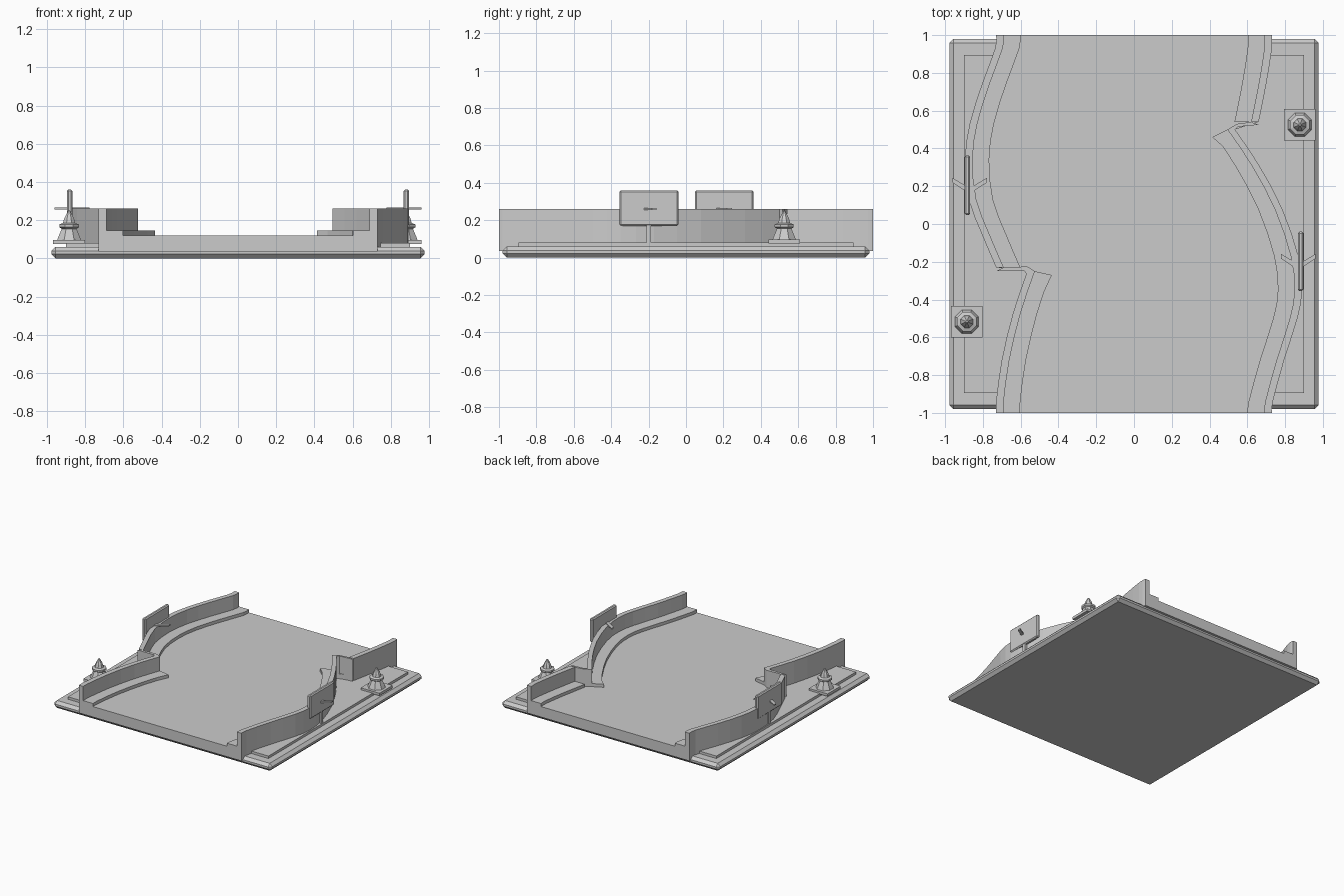
import bpy, bmesh, math
from mathutils import Vector

cube = bpy.data.objects.get("Cube")
if cube:
    bpy.data.objects.remove(cube)

grey = bpy.data.materials.new("plain_grey")
grey.use_nodes = True
GREY = (0.6, 0.6, 0.6, 1)
grey.diffuse_color = GREY
grey.node_tree.nodes["Principled BSDF"].inputs["Base Color"].default_value = GREY


def finish(name, bm, bevel=0):
    bmesh.ops.recalc_face_normals(bm, faces=bm.faces)
    mesh = bpy.data.meshes.new(name)
    bm.to_mesh(mesh)
    bm.free()
    mesh.materials.append(grey)
    ob = bpy.data.objects.new(name, mesh)
    bpy.context.collection.objects.link(ob)
    if bevel:
        mod = ob.modifiers.new("edge", 'BEVEL')
        mod.width, mod.segments = bevel, 1
    return ob


def prism(name, outline, low, high, bevel=0):
    """Extrude a flat outline between two heights."""
    bm = bmesh.new()
    face = bm.faces.new([bm.verts.new((x, y, low)) for x, y in outline])
    new = bmesh.ops.extrude_face_region(bm, geom=[face])["geom"]
    top = [v for v in new if isinstance(v, bmesh.types.BMVert)]
    bmesh.ops.translate(bm, verts=top, vec=(0, 0, high - low))
    return finish(name, bm, bevel)


def box(name, x, y, half_x, half_y, low, high, bevel=0):
    corners = [(x + sx * half_x, y + sy * half_y)
               for sx, sy in ((-1, -1), (1, -1), (1, 1), (-1, 1))]
    return prism(name, corners, low, high, bevel)


def smooth(points, steps=2):
    """Pass a Catmull-Rom curve through the points."""
    p = [Vector(q) for q in points]
    p = [2 * p[0] - p[1]] + p + [2 * p[-1] - p[-2]]
    out = []
    for a, b, c, d in zip(p, p[1:], p[2:], p[3:]):
        for i in range(steps):
            t = i / steps
            out.append(0.5 * (2 * b + (c - a) * t + (2 * a - 5 * b + 4 * c - d) * t ** 2
                              + (3 * b - a - 3 * c + d) * t ** 3))
    return [tuple(q) for q in out + [p[-2]]]


def shift(path, dx):
    return [(x + dx, y) for x, y in path]


# Inner wall lines, from back to front
left_back = smooth([(-.69, 1), (-.695, .93), (-.765, .74), (-.83, .53), (-.855, .34),
                    (-.835, .13), (-.765, -.055), (-.69, -.23)])
left_front = smooth([(-.525, -.25), (-.6, -.47), (-.66, -.72), (-.69, -.94), (-.69, -1)])
right_back = smooth([(.69, 1), (.69, .93), (.66, .74), (.62, .54)])
right_front = smooth([(.495, .5), (.62, .315), (.745, .08), (.83, -.17), (.85, -.35),
                      (.825, -.5), (.755, -.72), (.695, -.94), (.69, -1)])

# Walls and low kerbs
WALL, KERB, ROAD, UNDER = .26, .145, .12, .035
for name, path, side in (("left_back", left_back, -1), ("left_front", left_front, -1),
                         ("right_back", right_back, 1), ("right_front", right_front, 1)):
    prism(name + "_wall", path + shift(path, side * .04)[::-1], UNDER, WALL)
    edge = shift(path, -side * .088)
    if name == "left_front":
        edge[0] = (-.435, -.27)
    if name == "right_front":
        edge[0] = (.415, .46)
    prism(name + "_kerb", path + edge[::-1], ROAD - .01, KERB)

# Short walls across each jog
prism("left_cross_wall", [(-.73, -.25), (-.58, -.25), (-.57, -.265), (-.525, -.25),
                          (-.565, -.225), (-.69, -.23)], UNDER, WALL)
prism("right_cross_wall", [(.66, .525), (.55, .515), (.535, .5), (.495, .5),
                           (.545, .53), (.62, .54)], UNDER, WALL)

# Road bed
left_edge = shift(left_back + left_front, -.038)
right_edge = shift(right_back + right_front, .038)
prism("road", left_edge + right_edge[::-1], UNDER, ROAD)

# Base plates
box("base_plate", 0, 0, .978, .98, 0, .06, .022)
box("raised_plate", 0, 0, .9, .895, .05, .08)

# Signs on posts, each with a flat fork
for name, x, y, side in (("left", .882, -.198, 1), ("right", -.882, .205, -1)):
    box(name + "_sign", x, y, .015, .157, .17, .36, .008)
    box(name + "_sign_post", x, y, .012, .012, .06, .18)
    cx, tip, arm = x - side * .012, y - .045, .092
    prism(name + "_sign_fork", [(cx, tip), (cx + arm, tip + .06), (cx + arm, tip + .085),
                                (cx, tip + .03), (cx - arm, tip + .085),
                                (cx - arm, tip + .06)], .256, .266)

# Eight-sided cones on square feet
PROFILE = [(.07, .09), (.062, .11), (.042, .155), (.055, .163), (.055, .178),
           (.035, .185), (.027, .21), (.006, .25)]
for name, x, y in (("left", .878, .525), ("right", -.885, -.517)):
    box(name + "_cone_foot", x, y, .084, .084, .075, .096)
    bm = bmesh.new()
    rings = []
    for r, z in PROFILE:
        angles = [math.tau * (i + .5) / 8 for i in range(8)]
        rings.append([bm.verts.new((x + r * math.cos(a), y + r * math.sin(a), z))
                      for a in angles])
    for lower, upper in zip(rings, rings[1:]):
        for i in range(8):
            j = (i + 1) % 8
            bm.faces.new((lower[i], lower[j], upper[j], upper[i]))
    bm.faces.new(rings[0])
    bm.faces.new(rings[-1])
    finish(name + "_cone", bm)
